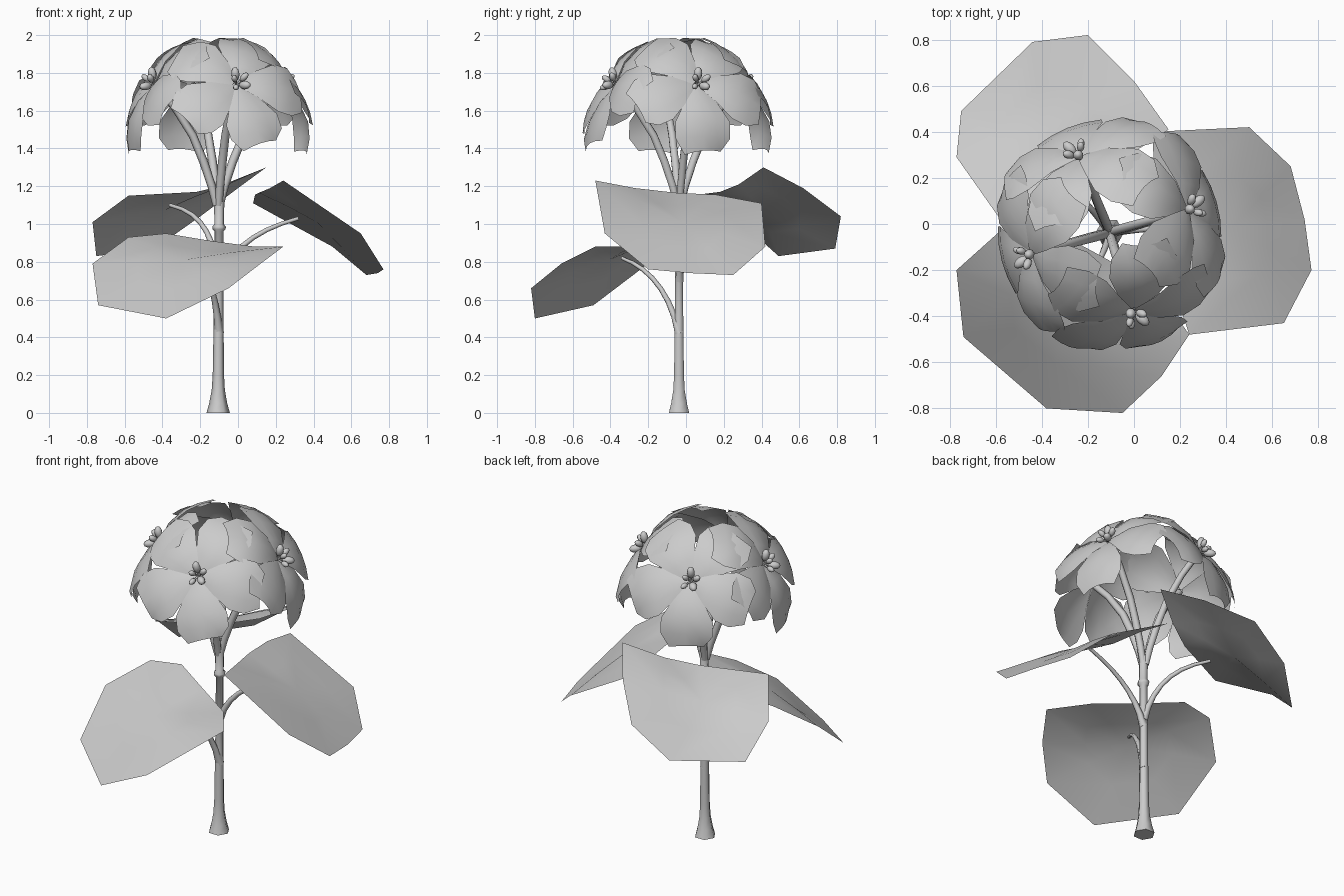
import bpy, bmesh, math
from mathutils import Vector, Matrix

if "Cube" in bpy.data.objects:
    bpy.data.objects.remove(bpy.data.objects["Cube"])

AX, AY = -0.105, -0.037          # stem axis


def finish(bm, name, angle=75):
    me = bpy.data.meshes.new(name)
    bm.to_mesh(me)
    bm.free()
    ob = bpy.data.objects.new(name, me)
    bpy.context.collection.objects.link(ob)
    bpy.ops.object.select_all(action='DESELECT')
    ob.select_set(True)
    bpy.context.view_layer.objects.active = ob
    bpy.ops.object.shade_smooth_by_angle(angle=math.radians(angle))
    return ob


def add_tube(bm, pts, radii, sides=6):
    """Sweep a polygon along a path, one radius per point."""
    pts = [Vector(p) for p in pts]
    rings = []
    for i, p in enumerate(pts):
        d = (pts[min(i + 1, len(pts) - 1)] - pts[max(i - 1, 0)]).normalized()
        ref = Vector((0, 1, 0)) if abs(d.y) < 0.9 else Vector((1, 0, 0))
        u = ref.cross(d).normalized()
        v = d.cross(u)
        rings.append([bm.verts.new(p + radii[i] * (u * math.cos(a) + v * math.sin(a)))
                      for a in (2 * math.pi * k / sides for k in range(sides))])
    for a, b in zip(rings, rings[1:]):
        for k in range(sides):
            n = (k + 1) % sides
            bm.faces.new((a[k], a[n], b[n], b[k]))
    bm.faces.new(rings[0][::-1])
    bm.faces.new(rings[-1])


def bezier(pts, n):
    """Smooth cubic path through four control points."""
    a, b, c, d = (Vector(p) for p in pts)
    ts = [i / n for i in range(n + 1)]
    return [a * (1 - t)**3 + b * 3 * t * (1 - t)**2 + c * 3 * t * t * (1 - t) + d * t**3 for t in ts]


# Main stem with flared foot and a node ring
prof = [(0, .062), (.05, .048), (.12, .035), (.2, .03), (.5, .026), (.96, .023),
        (.972, .034), (.985, .036), (1.0, .025), (1.15, .028)]
bm = bmesh.new()
add_tube(bm, [(AX + .005 * z, AY, z) for z, r in prof], [r for z, r in prof])
finish(bm, "stem")

# Leaf stalks
stalks = {
    "right": [(-.1, -.035, .70), (-.04, -.03, .87), (.1, -.02, .97), (.32, 0, 1.03)],
    "back": [(-.1, -.035, .74), (-.14, 0, .95), (-.19, .09, 1.06), (-.36, .24, 1.1)],
    "front": [(-.1, -.035, .42), (-.12, -.09, .65), (-.16, -.2, .77), (-.25, -.34, .82)],
}
# Leaf outlines: inner edge first, then round the blade
leaves = {
    "right": [(.09, .16, 1.155), (.08, .40, 1.11), (.50, .42, .88), (.68, .25, .73),
              (.74, .02, .74), (.77, -.20, .76), (.65, -.43, .95), (.24, -.48, 1.23),
              (.17, -.27, 1.19), (.11, -.05, 1.165)],
    "back": [(-.40, .10, 1.16), (-.58, .02, 1.15), (-.77, .29, 1.01), (-.75, .49, .83),
             (-.44, .79, .87), (-.20, .82, 1.04), (0, .62, 1.19), (.15, .41, 1.30),
             (-.05, .28, 1.21), (-.22, .18, 1.17)],
    "front": [(-.38, -.01, .95), (-.58, -.03, .93), (-.77, -.20, .79), (-.74, -.49, .57),
              (-.38, -.80, .50), (-.05, -.82, .66), (.12, -.66, .79), (.24, -.48, .88),
              (.09, -.27, .88), (-.14, -.14, .91)],
}
mids = {"right": (.42, -.02, 1.0), "back": (-.40, .40, 1.06), "front": (-.30, -.41, .80)}
for name, path in stalks.items():
    bm = bmesh.new()
    add_tube(bm, bezier(path, 7), [.026, .019, .016, .014, .013, .012, .011, .01])
    finish(bm, name + "_leaf_stalk")

    # Blade: outer loop, half-way loop and a raised centre
    bm = bmesh.new()
    c = Vector(mids[name])
    outer = [Vector(p) for p in leaves[name]]
    vo = [bm.verts.new(p) for p in outer]
    vi = [bm.verts.new(c.lerp(p, .5) + Vector((0, 0, .01))) for p in outer]
    vc = bm.verts.new(c + Vector((0, 0, .008)))
    for i in range(len(vo)):
        j = (i + 1) % len(vo)
        bm.faces.new((vo[j], vo[i], vi[i], vi[j]))
        bm.faces.new((vi[j], vi[i], vc))
    bmesh.ops.recalc_face_normals(bm, faces=bm.faces)
    finish(bm, name + "_leaf")


def make_petals(bm, M, droops):
    """Five wide recurved petals facing local +z; the first lies along +x."""
    # distance, half width, height, share of the tip droop
    rows = [(.015, .02, 0, 0), (.11, .085, .022, 0), (.22, .15, .022, .2),
            (.30, .15, .014, .6), (.36, .10, 0, 1)]
    for k, droop in enumerate(droops):
        R = M @ Matrix.Rotation(2 * math.pi * k / 5, 4, 'Z')
        lift = Vector((0, 0, .008 * (k % 2)))
        grid = []
        for i, (d, w, h, f) in enumerate(rows):
            line = []
            for s in (-1, -.5, 0, .5, 1):
                p = Vector((d - (.01 * s if i == 4 else 0), s * w,
                            h - droop * f - .026 * s * s * min(1, i / 2)))
                line.append(bm.verts.new(R @ (p + lift)))
            grid.append(line)
        for a, b in zip(grid, grid[1:]):
            for j in range(4):
                bm.faces.new((a[j], b[j], b[j + 1], a[j + 1]))


def make_stamens(bm, M):
    """Short filaments tipped with oval anthers."""
    for k, (tilt, size) in enumerate([(.8, 1), (.75, .8), (.8, 1), (.4, .7), (.85, .7)]):
        R = M @ Matrix.Rotation(2 * math.pi * k / 5 + .6, 4, 'Z') @ Matrix.Rotation(tilt, 4, 'Y')
        add_tube(bm, [R @ Vector((0, 0, 0)), R @ Vector((0, 0, .06))], [.006, .005], 5)
        T = R @ Matrix.Translation((0, 0, .06)) @ Matrix.Diagonal((.023 * size, .023 * size, .036 * size, 1))
        bmesh.ops.create_uvsphere(bm, u_segments=8, v_segments=6, radius=1, matrix=T)


# Four flowers round the stem: azimuth, spin, tip droop per petal
ELEV = math.radians(33)
flowers = {
    "right": (16, 0, (.085, .05, .085, .085, .03)),
    "back": (112, 0, (.07, .05, .085, .085, .05)),
    "left": (195, 0, (.08, .05, .085, .085, .05)),
    "front": (286, 14, (.03, .06, .085, .085, .03)),
}
for name, (az, spin, droops) in flowers.items():
    head = Matrix.Translation((AX, AY, 0)) @ Matrix.Rotation(math.radians(az), 4, 'Z')
    bm = bmesh.new()
    path = [(.01, 1.1), (.035, 1.2), (.08, 1.33), (.14, 1.47), (.24, 1.62), (.345, 1.735)]
    add_tube(bm, [head @ Vector((r, 0, z)) for r, z in path], [.02, .022, .023, .022, .02, .02])
    finish(bm, name + "_flower_stalk")

    # Local +x points down the head, local +z faces outward
    M = (head @ Matrix.Translation((.35, 0, 1.737)) @ Matrix.Rotation(math.pi / 2 - ELEV, 4, 'Y')
         @ Matrix.Rotation(math.radians(spin), 4, 'Z'))
    bm = bmesh.new()
    make_petals(bm, M, droops)
    finish(bm, name + "_petals", 60)
    bm = bmesh.new()
    make_stamens(bm, M)
    finish(bm, name + "_stamens")
